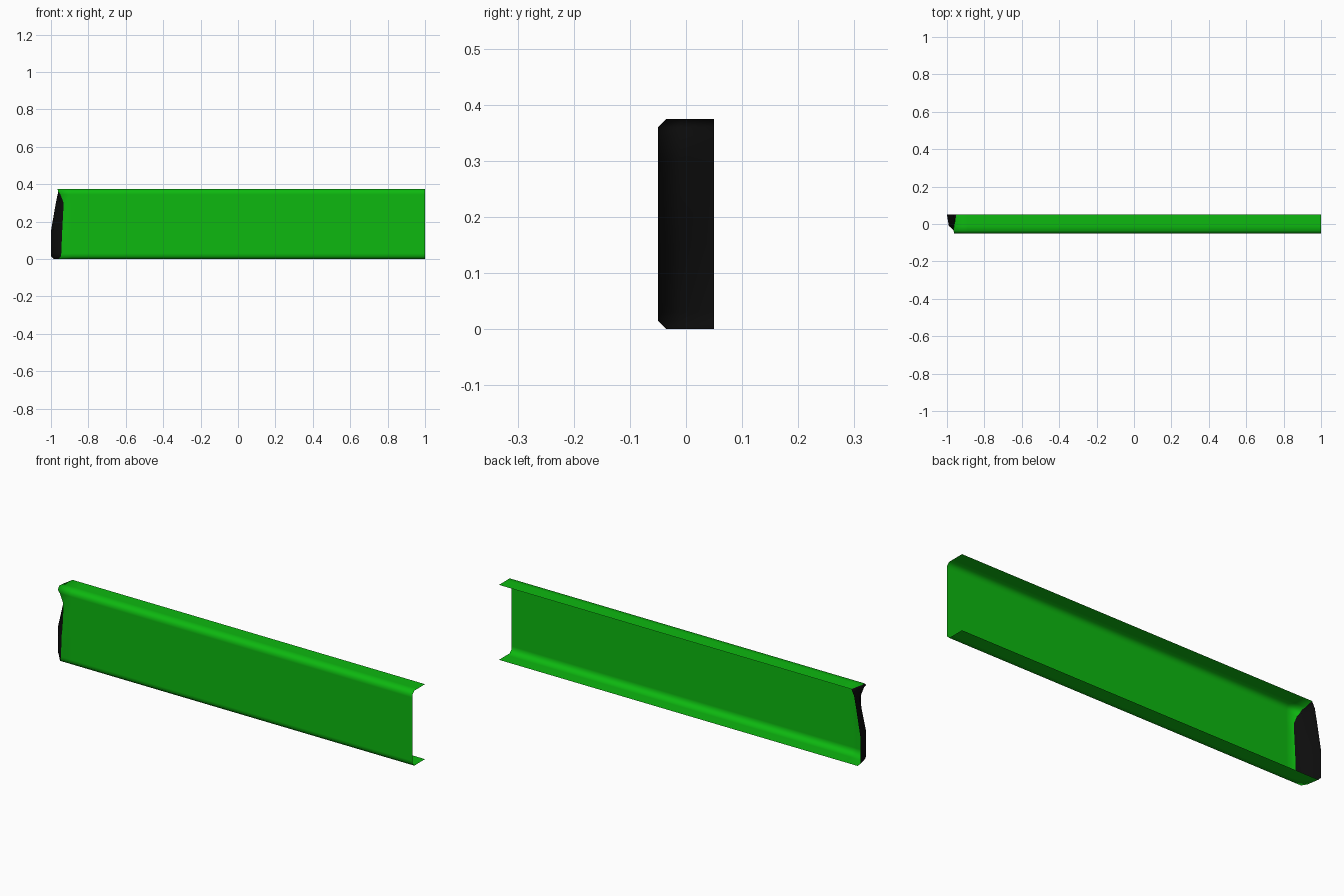
import bpy
import bmesh

cube = bpy.data.objects.get("Cube")
if cube:
    bpy.data.objects.remove(cube, do_unlink=True)


def make_material(name, rgb):
    mat = bpy.data.materials.new(name)
    mat.use_nodes = True
    mat.diffuse_color = (*rgb, 1)
    bsdf = mat.node_tree.nodes["Principled BSDF"]
    bsdf.inputs["Base Color"].default_value = (*rgb, 1)
    bsdf.inputs["Roughness"].default_value = 0.6
    return mat


green = make_material("bright green", (0.004, 0.48, 0.005))
black = make_material("black", (0.004, 0.004, 0.004))

FRONT, BACK, MID = -0.05, 0.05, -0.01
BEVEL, HEIGHT = 0.015, 0.375
RIGHT_END, BEND_START = 1.0, -0.89

# Bent end plate, bottom to top: height, then x at the front, middle and back
end_rows = [
    (0.0, -0.96, -0.975, -0.985),
    (BEVEL, -0.947, -0.985, -1.0),
    (0.03, -0.945, -0.99, -1.0),
    (0.15, -0.94, -0.99, -1.0),
    (0.30, -0.932, -0.955, -0.974),
    (0.345, -0.95, -0.96, -0.965),
    (HEIGHT - BEVEL, -0.962, -0.963, -0.958),
    (HEIGHT, -0.965, -0.963, -0.95),
]

bm = bmesh.new()
plate = []
for z, *xs in end_rows:
    front_y = FRONT + BEVEL if z in (0.0, HEIGHT) else FRONT
    plate.append([bm.verts.new((x, y, z)) for x, y in zip(xs, (front_y, MID, BACK))])


def skin(rows, material):
    """Bridge neighbouring rows of vertices with quads."""
    for a, b in zip(rows, rows[1:]):
        for i in range(len(a) - 1):
            face = bm.faces.new((a[i], a[i + 1], b[i + 1], b[i]))
            face.material_index = material
            face.smooth = True


skin(plate, 1)

# Channel profile: bottom flange, front web and top flange, swept to the open end
edge = plate[0][:0:-1] + [row[0] for row in plate] + plate[-1][1:]
sweep = [edge]
for x in (BEND_START, RIGHT_END):
    sweep.append([bm.verts.new((x, v.co.y, v.co.z)) for v in edge])
skin(sweep, 0)

bmesh.ops.recalc_face_normals(bm, faces=bm.faces)
# Turn the open shell so that its front web faces outward
web = max((f for f in bm.faces if f.material_index == 0), key=lambda f: f.calc_area())
if web.normal.y > 0:
    bmesh.ops.reverse_faces(bm, faces=bm.faces)

mesh = bpy.data.meshes.new("channel_panel")
bm.to_mesh(mesh)
bm.free()
mesh.materials.append(green)
mesh.materials.append(black)
panel = bpy.data.objects.new("channel_panel", mesh)
bpy.context.collection.objects.link(panel)
